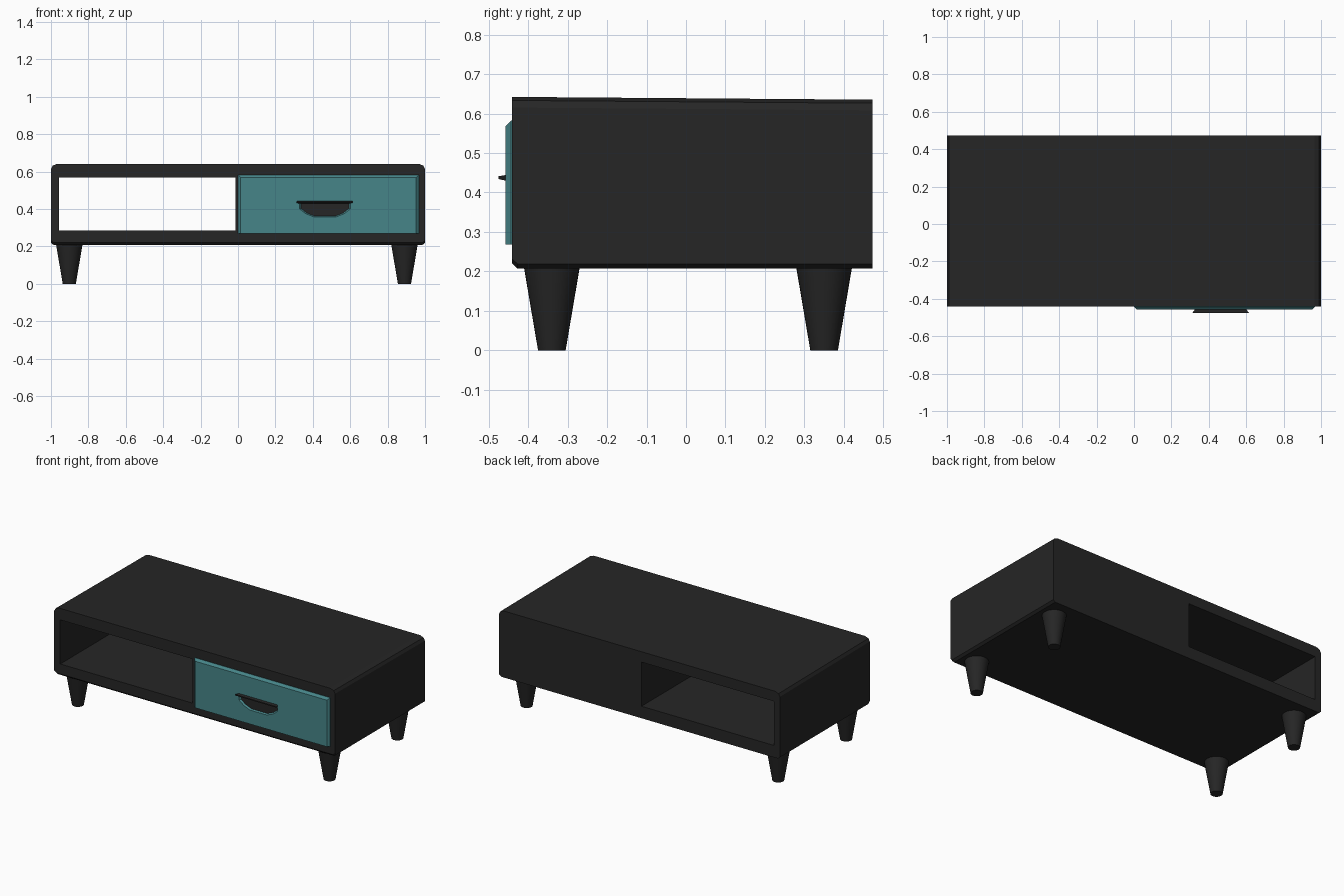
import bpy, bmesh, math

if "Cube" in bpy.data.objects:
    bpy.data.objects.remove(bpy.data.objects["Cube"])


def material(name, rgb):
    m = bpy.data.materials.new(name)
    m.diffuse_color = (*rgb, 1)
    m.use_nodes = True
    m.node_tree.nodes["Principled BSDF"].inputs["Base Color"].default_value = m.diffuse_color
    return m


BLACK = material("charcoal black", (0.019, 0.019, 0.019))
TEAL = material("teal", (0.062, 0.235, 0.25))


def finish(name, bm, mat):
    bmesh.ops.recalc_face_normals(bm, faces=bm.faces)
    me = bpy.data.meshes.new(name)
    bm.to_mesh(me)
    bm.free()
    me.materials.append(mat)
    ob = bpy.data.objects.new(name, me)
    bpy.context.collection.objects.link(ob)
    return ob


def loft(name, sections, mat):
    """Closed solid through (y, [(x, z), ...]) sections."""
    bm = bmesh.new()
    rings = [[bm.verts.new((x, y, z)) for x, z in pts] for y, pts in sections]
    for a, b in zip(rings, rings[1:]):
        n = len(a)
        for i in range(n):
            bm.faces.new((a[i], a[(i + 1) % n], b[(i + 1) % n], b[i]))
    bm.faces.new(rings[0])
    bm.faces.new(rings[-1])
    return finish(name, bm, mat)


def rect(x0, x1, z0, z1):
    return [(x0, z0), (x1, z0), (x1, z1), (x0, z1)]


def cut(ob, cutter):
    mod = ob.modifiers.new("cut", 'BOOLEAN')
    mod.operation = 'DIFFERENCE'
    mod.solver = 'EXACT'
    mod.object = cutter
    bpy.context.view_layer.objects.active = ob
    bpy.ops.object.modifier_apply(modifier=mod.name)
    bpy.data.objects.remove(cutter)


# Cabinet body: chamfered outline, top falling slightly to the back
def body_outline(bottom, top):
    half = [(0.985, bottom), (1.0, bottom + 0.012), (1.0, top - 0.027),
            (0.99, top - 0.009), (0.965, top)]
    return half + [(-x, z) for x, z in reversed(half)]


body = loft("cabinet_body", [(-0.441, body_outline(0.22, 0.642)),
                             (-0.427, body_outline(0.207, 0.642)),
                             (0.473, body_outline(0.207, 0.635))], BLACK)

# Open shelf running right through the left half
opening = rect(-0.957, -0.014, 0.284, 0.568)
cut(body, loft("shelf_cutter", [(-0.6, opening), (0.6, opening)], BLACK))

# Drawer front, bevelled on the top and both ends
panel = rect(0.0, 0.967, 0.268, 0.582)
drawer = loft("drawer_front", [(-0.40, panel), (-0.443, panel),
                               (-0.457, rect(0.014, 0.953, 0.268, 0.568))], TEAL)

# Finger recess with a sloping teal rim
CX, CZ = 0.465, 0.436
right = [(0.06, 0.358), (0.105, 0.376), (0.137, 0.402), (0.137, 0.436)]
recess = [(CX + x, z) for x, z in right] + [(CX - x, z) for x, z in reversed(right)]


def scaled(s):
    return [(CX + (x - CX) * s, CZ + (z - CZ) * s) for x, z in recess]


cut(drawer, loft("recess_cutter", [(-0.471, scaled(1.08)), (-0.457, recess),
                                   (-0.443, scaled(0.92))], TEAL))
loft("recess_plate", [(-0.446, scaled(0.96)), (-0.440, scaled(0.96))], BLACK)

# Handle lip above the recess
loft("handle_lip", [(-0.445, rect(0.33, 0.60, 0.429, 0.444)),
                    (-0.458, rect(0.325, 0.602, 0.430, 0.444)),
                    (-0.475, rect(0.312, 0.614, 0.434, 0.441))], BLACK)

# Four tapered legs
for side, x in (("left", -0.902), ("right", 0.89)):
    for end, y in (("front", -0.34), ("back", 0.35)):
        bm = bmesh.new()
        bmesh.ops.create_cone(bm, cap_ends=True, segments=32, radius1=0.035,
                              radius2=0.071, depth=0.212)
        bmesh.ops.translate(bm, verts=bm.verts, vec=(x, y, 0.106))
        leg = finish(f"{end}_{side}_leg", bm, BLACK)
        bpy.ops.object.select_all(action='DESELECT')
        leg.select_set(True)
        bpy.context.view_layer.objects.active = leg
        bpy.ops.object.shade_smooth_by_angle(angle=math.radians(35))
